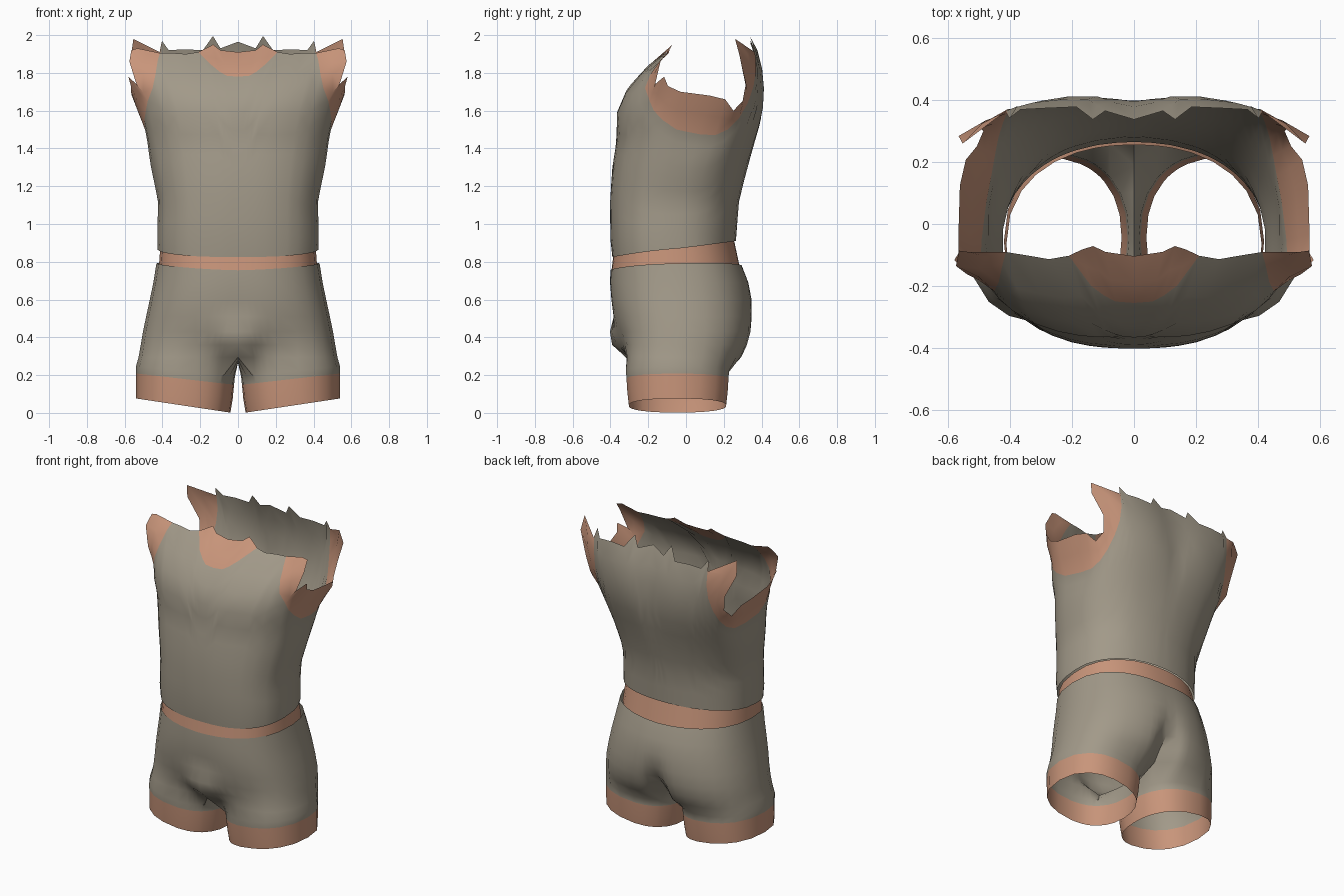
import bpy, bmesh, math
from math import sin, cos, radians, exp

if "Cube" in bpy.data.objects:
    bpy.data.objects.remove(bpy.data.objects["Cube"])

def material(name, rgb):
    m = bpy.data.materials.new(name)
    m.diffuse_color = (*rgb, 1)
    m.use_nodes = True
    m.node_tree.nodes["Principled BSDF"].inputs["Base Color"].default_value = m.diffuse_color
    return m

CLOTH = material("warm grey cloth", (0.36, 0.32, 0.25))
SKIN = material("skin", (0.58, 0.30, 0.195))

def interp(table, t):
    """Piecewise linear lookup; each row is (key, value, value...)."""
    if t <= table[0][0]:
        return table[0][1:]
    for a, b in zip(table, table[1:]):
        if t <= b[0]:
            f = (t - a[0]) / (b[0] - a[0])
            return [p + (q - p) * f for p, q in zip(a[1:], b[1:])]
    return table[-1][1:]

def ramp(t, a, b):
    t = min(max((t - a) / (b - a), 0), 1)
    return t * t * (3 - 2 * t)

def section(th, w, yf, yb, n, nb=None):
    """Point on a half superellipse, 0 = front centre, 180 = back centre."""
    s, c = abs(sin(radians(th))), cos(radians(th))
    if th in (0, 180):
        s = 0
    if th > 90 and nb:
        n = nb
    x = w * s ** (2 / n)
    y = (yf + yb) / 2 - (yb - yf) / 2 * math.copysign(abs(c) ** (2 / n), c)
    return x, y

def finish(name, bm, angle=50):
    bmesh.ops.remove_doubles(bm, verts=bm.verts, dist=0.0008)
    bmesh.ops.recalc_face_normals(bm, faces=bm.faces)
    me = bpy.data.meshes.new(name)
    bm.to_mesh(me)
    bm.free()
    ob = bpy.data.objects.new(name, me)
    bpy.context.collection.objects.link(ob)
    me.materials.append(CLOTH)
    me.materials.append(SKIN)
    bpy.context.view_layer.objects.active = ob
    ob.select_set(True)
    mir = ob.modifiers.new("mirror", 'MIRROR')
    mir.merge_threshold = 0.001
    bpy.ops.object.modifier_apply(modifier="mirror")
    bpy.ops.object.shade_smooth_by_angle(angle=radians(angle))
    ob.select_set(False)
    return ob

def quad(bm, vs, mat):
    vs = list(dict.fromkeys(vs))
    if len(vs) > 2:
        bm.faces.new(vs).material_index = mat

# ---- shirt with bare neck and arm openings ----
# height, half width, front y, back y, front squareness, back squareness
TORSO = [(0.80, 0.415, -0.385, 0.25, 2.6, 2.2), (0.88, 0.43, -0.40, 0.262, 2.6, 2.2),
         (1.12, 0.425, -0.402, 0.28, 2.6, 2.2), (1.30, 0.462, -0.39, 0.325, 2.5, 2.3),
         (1.47, 0.497, -0.362, 0.38, 2.5, 2.5), (1.58, 0.52, -0.37, 0.415, 2.6, 2.7),
         (1.72, 0.54, -0.31, 0.42, 3.0, 3.0), (1.84, 0.56, -0.20, 0.405, 3.5, 3.5),
         (1.92, 0.575, -0.09, 0.38, 4.0, 4.0), (2.0, 0.58, -0.04, 0.34, 4.0, 4.0)]
# angle, top of cloth, ragged top of skin
EDGES = [(0, 1.78, 1.91), (1.5, 1.785, 1.92), (3, 1.805, 1.95), (5, 1.84, 1.93),
         (8, 1.91, 1.91), (14, 1.90, 1.90), (22, 1.905, 1.905), (32, 1.905, 1.905),
         (36, 1.87, 1.93), (43, 1.79, 1.92), (50, 1.72, 1.86), (60, 1.65, 1.74),
         (66, 1.60, 1.78), (74, 1.55, 1.73), (84, 1.50, 1.70), (96, 1.475, 1.68),
         (108, 1.47, 1.66), (118, 1.50, 1.60), (126, 1.56, 1.65), (133, 1.64, 1.75),
         (139, 1.73, 1.89), (144, 1.82, 1.98), (148, 1.90, 1.91), (151, 1.97, 1.97),
         (156, 1.92, 1.92), (166, 1.925, 1.925), (174, 1.92, 1.92),
         (177, 1.995, 1.995), (178.5, 1.93, 1.93), (180, 1.965, 1.965)]
bm = bmesh.new()
cols = []
ROWS = 10
for th, line, top in EDGES:
    k = (1 - cos(radians(th))) / 2
    low = 0.825 + 0.085 * k
    zs = [low + (line - low) * i / ROWS for i in range(ROWS + 1)]
    zs += [line + (top - line) * i / 2 for i in (1, 2)]
    col = []
    for i, z in enumerate(zs):
        x, y = section(th, *interp(TORSO, z))
        if th > 90:                         # spine groove
            y -= 0.02 * exp(-(x / 0.11) ** 2) * ramp(z, 1.3, 1.7)
        under = exp(-((th - 100) / 18) ** 2)
        x -= 0.02 * under * ramp(z, 1.3, 1.47)
        if i > ROWS and 33 < th < 147:      # skin flares out around the arms
            f = (i - ROWS) / 2
            x += f * (0.03 + 0.02 * under + 0.06 * ramp(z, 1.68, 1.88))
            y -= f * 0.03 * ramp(z, 1.75, 1.9)
            x += f * 0.02 * ramp(th, 126, 139)
            y -= f * 0.04 * ramp(th, 126, 139)
        col.append(bm.verts.new((x, y, z)))
    if top - line < 0.001:
        col[-2:] = [col[ROWS]] * 2
    cols.append(col)
for a, b in zip(cols, cols[1:]):
    for i in range(ROWS + 2):
        quad(bm, [a[i], b[i], b[i + 1], a[i + 1]], 1 if i >= ROWS else 0)
bmesh.ops.delete(bm, geom=[v for v in bm.verts if not v.link_faces], context='VERTS')
finish("shirt_and_shoulders", bm)

# ---- bare waist band between shirt and shorts ----
THETA = [0, 3, 6, 10, 15, 24, 36, 48, 60, 75, 90,
         105, 120, 132, 144, 156, 165, 170, 174, 177, 180]
bm = bmesh.new()
cols = []
for th in THETA:
    k = (1 - cos(radians(th))) / 2
    col = []
    for f in (0, 0.5, 1):
        z = (0.75 + 0.02 * k) * (1 - f) + (0.83 + 0.08 * k) * f
        x, y = section(th, 0.42 - 0.008 * f, -0.395 + 0.01 * f, 0.285 - 0.03 * f, 2.6, 2.25)
        col.append(bm.verts.new((x, y, z)))
    cols.append(col)
for a, b in zip(cols, cols[1:]):
    for i in range(2):
        quad(bm, [a[i], b[i], b[i + 1], a[i + 1]], 1)
finish("waist", bm)

# ---- shorts with bare thigh bands ----
# height, half width, front y, back y, blend towards separate legs
HIPS = [(0.78, 0.432, -0.40, 0.295, 0), (0.69, 0.448, -0.402, 0.33, 0),
        (0.60, 0.463, -0.402, 0.352, 0.05), (0.51, 0.473, -0.395, 0.366, 0.2),
        (0.43, 0.476, -0.375, 0.376, 0.42), (0.36, 0.468, -0.35, 0.368, 0.65),
        (0.295, 0.45, -0.325, 0.34, 0.85)]

def leg_point(phi, f):
    """Leg outline; phi 0 = inner side, going round by the front."""
    hw, yc, hd = 0.262 - 0.012 * f, -0.045, 0.275 - 0.015 * f
    cx = 0.278 + 0.012 * f
    c, s = cos(radians(phi)), sin(radians(phi))
    p = 2 / 2.3
    return (cx - hw * math.copysign(abs(c) ** p, c),
            yc - hd * math.copysign(abs(s) ** p, s))

bm = bmesh.new()
PHI = [42 + 276 * t / 180 for t in THETA]
INNER = [318 + 84 * i / 6 for i in range(1, 6)]
rows = []
for z, w, yf, yb, blend in HIPS:
    row = []
    for th, phi in zip(THETA, PHI):
        hx, hy = section(th, w, yf, yb, 2.5, 2.3)
        lx, ly = leg_point(phi, 0)
        rear = blend * (1 - 0.65 * ramp(th, 85, 150))
        x, y = hx + (lx - hx) * blend, hy + (ly - hy) * rear
        if th in (0, 180):
            x = 0
        if th < 90:       # front pouch, narrowing downwards
            width = 0.10 + 0.35 * max(z - 0.3, 0)
            tall = 0.10 if z > 0.375 else 0.11
            y -= 0.115 * exp(-(x / width) ** 2) * exp(-((z - 0.375) / tall) ** 2)
        else:             # rear cleft
            y -= 0.095 * exp(-(x / 0.07) ** 2) * exp(-((z - 0.31) / 0.14) ** 2)
        dip = 0.0
        if z > 0.77:
            dip = 0.018 * sin(radians(th)) - 0.025 * cos(radians(th / 2)) ** 4
        row.append(bm.verts.new((x, y, z + dip)))
    rows.append(row)
for a, b in zip(rows, rows[1:]):
    for i in range(len(a) - 1):
        quad(bm, [a[i], a[i + 1], b[i + 1], b[i]], 0)

# crotch seam closes the top ring of each leg
last = rows[-1]
front, back = last[0].co, last[-1].co
ring = list(last)
for i in range(1, 6):
    p = back.lerp(front, i / 6)
    ring.append(bm.verts.new((0, p.y, 0.295 - 0.03 * sin(math.pi * i / 6))))

# legs: lower cloth, hem, bare band, open bottom
for f, base, slope, mat in [(0.0, 0.195, 0.10, 0), (0.2, 0.15, 0.115, 0),
                            (0.5, 0.075, 0.13, 1), (1.0, 0.0, 0.15, 1)]:
    new = []
    for phi in PHI + INNER:
        x, y = leg_point(phi, f)
        new.append(bm.verts.new((x, y, base + slope * max(x - 0.03, 0))))
    for i in range(len(ring)):
        j = (i + 1) % len(ring)
        quad(bm, [ring[i], ring[j], new[j], new[i]], mat)
    ring = new
finish("shorts_and_thighs", bm)
